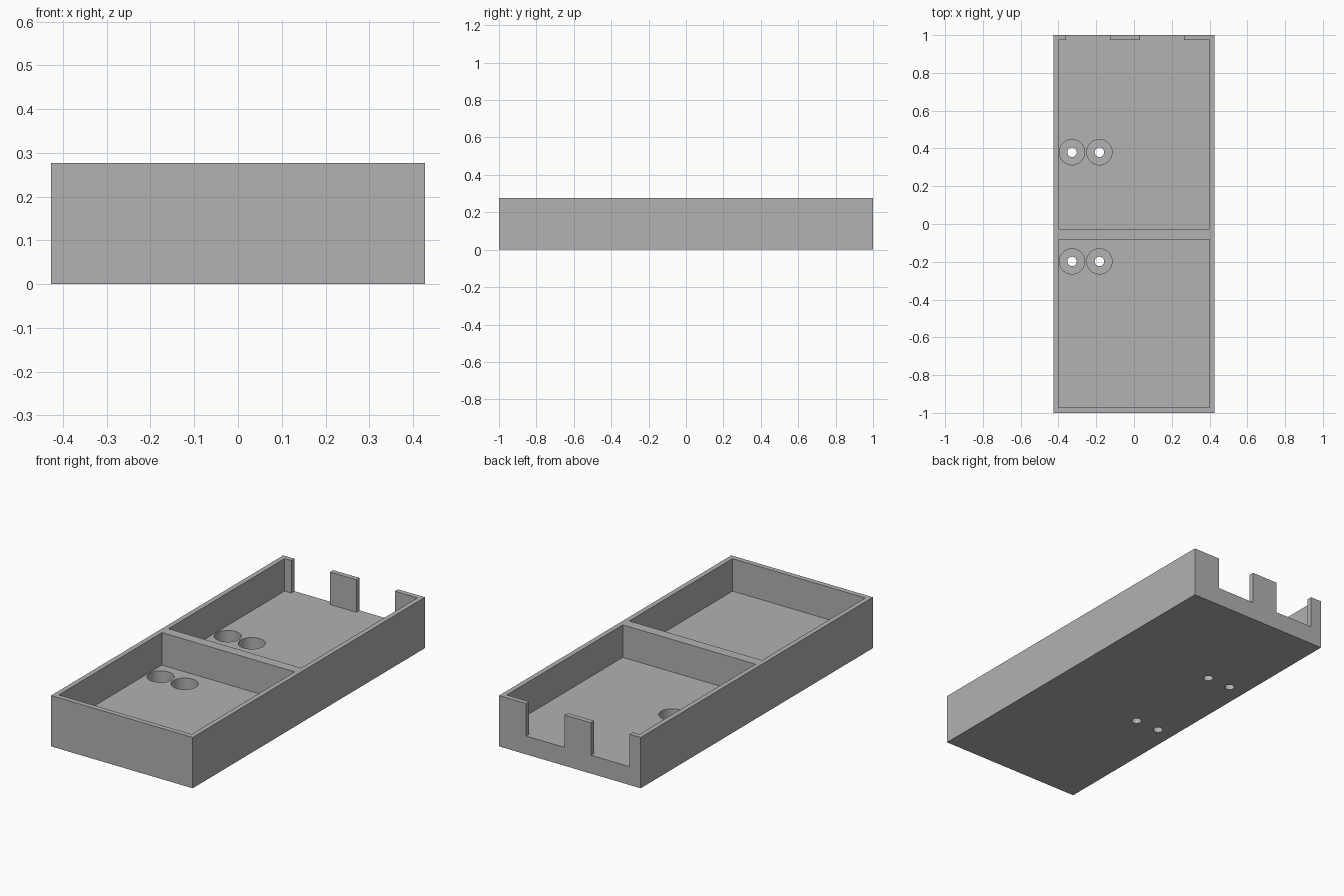
import bpy
import math

cube = bpy.data.objects.get("Cube")
if cube:
    bpy.data.objects.remove(cube, do_unlink=True)

HEIGHT, FLOOR = 0.277, 0.10
ABOVE = HEIGHT + 0.1

grey = bpy.data.materials.new("plain_grey")
grey.use_nodes = True
colour = (0.445, 0.445, 0.445, 1)
grey.diffuse_color = colour
grey.node_tree.nodes["Principled BSDF"].inputs["Base Color"].default_value = colour


def box(name, x0, x1, y0, y1, z0, z1):
    bpy.ops.mesh.primitive_cube_add(size=1, location=((x0 + x1) / 2, (y0 + y1) / 2, (z0 + z1) / 2))
    obj = bpy.context.object
    obj.name = name
    obj.scale = (x1 - x0, y1 - y0, z1 - z0)
    bpy.ops.object.transform_apply(location=True, rotation=False, scale=True)
    obj.data.materials.append(grey)
    return obj


def cylinder(name, x, y, radius, z0, z1):
    bpy.ops.mesh.primitive_cylinder_add(vertices=48, radius=radius, depth=z1 - z0,
                                        location=(x, y, (z0 + z1) / 2))
    obj = bpy.context.object
    obj.name = name
    obj.data.materials.append(grey)
    return obj


def cut(target, cutter):
    cutter.hide_render = True
    mod = target.modifiers.new("cut", "BOOLEAN")
    mod.operation = "DIFFERENCE"
    mod.solver = "EXACT"
    mod.object = cutter
    bpy.ops.object.select_all(action="DESELECT")
    target.select_set(True)
    bpy.context.view_layer.objects.active = target
    bpy.ops.object.modifier_apply(modifier=mod.name)
    bpy.data.objects.remove(cutter, do_unlink=True)


# Solid block that becomes the tray
tray = box("divided_tray", -0.427, 0.427, -1, 1, 0, HEIGHT)

# Front and back compartments, leaving the divider between them
for y0, y1 in ((-0.972, -0.083), (-0.027, 0.973)):
    cut(tray, box("compartment_cutter", -0.40, 0.40, y0, y1, FLOOR, ABOVE))

# Two openings through the back wall, flush with the floor
for x0, x1 in ((-0.36, -0.127), (0.033, 0.265)):
    cut(tray, box("notch_cutter", x0, x1, 0.9, 1.1, FLOOR, ABOVE))

# Counterbored screw holes, a pair in each compartment
for x in (-0.328, -0.183):
    for y in (-0.198, 0.38):
        cut(tray, cylinder("counterbore_cutter", x, y, 0.067, 0.03, 0.2))
        cut(tray, cylinder("screw_hole_cutter", x, y, 0.025, -0.1, 0.2))

bpy.ops.object.select_all(action="DESELECT")
tray.select_set(True)
bpy.context.view_layer.objects.active = tray
bpy.ops.object.shade_smooth_by_angle(angle=math.radians(30))
